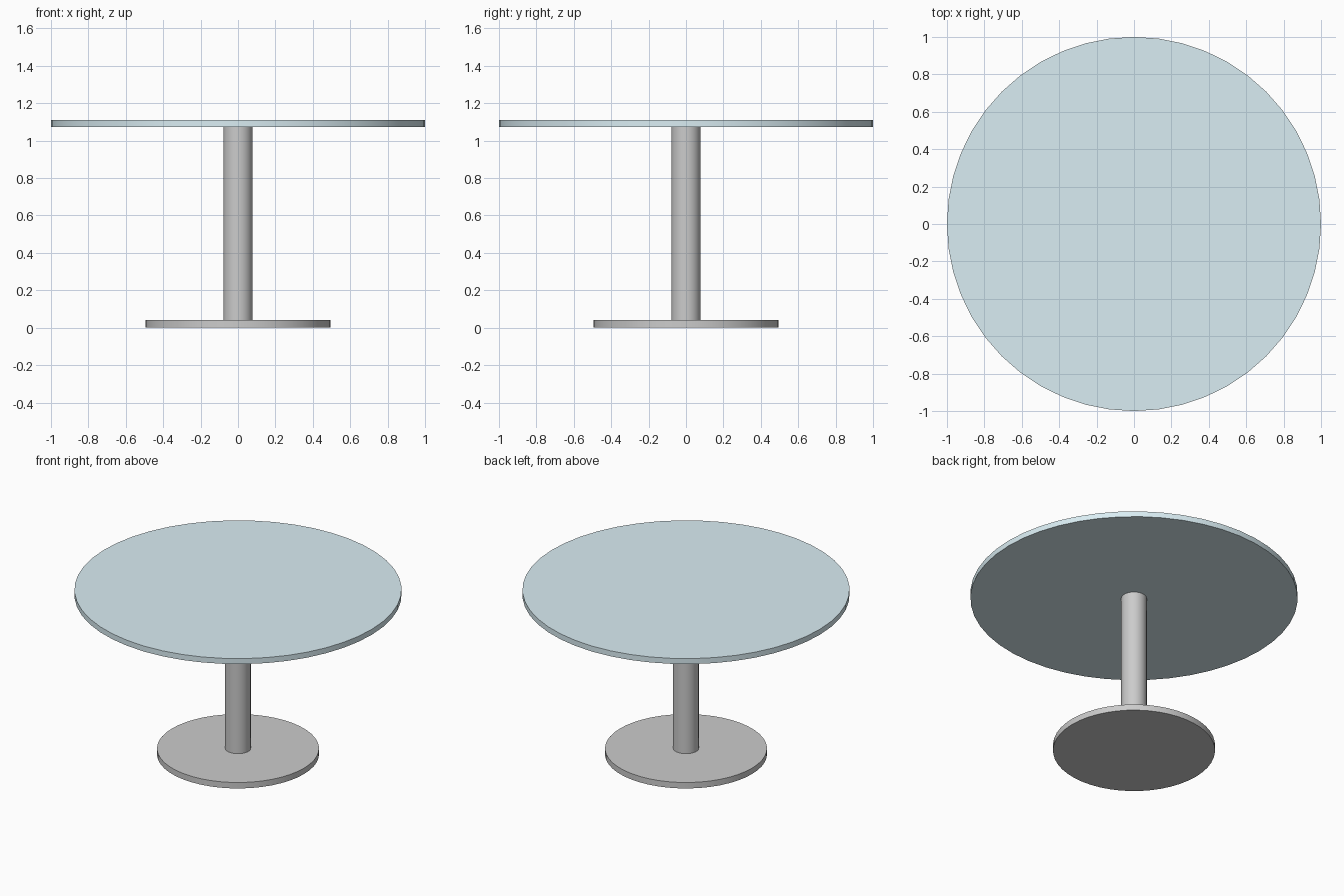
import bpy
import math

if "Cube" in bpy.data.objects:
    bpy.data.objects.remove(bpy.data.objects["Cube"])


def disc(name, radius, z0, z1, sides=48):
    """Upright cylinder between two heights, smooth sides and sharp rims."""
    bpy.ops.mesh.primitive_cylinder_add(
        vertices=sides, radius=radius, depth=z1 - z0, location=(0, 0, (z0 + z1) / 2))
    obj = bpy.context.object
    obj.name = name
    bpy.ops.object.shade_smooth_by_angle(angle=math.radians(30))
    return obj


# Floor plate and pedestal
disc("base_plate", 0.495, 0.0, 0.04)
disc("pedestal_column", 0.078, 0.04, 1.074)

# Pale blue round top
top = disc("table_top", 1.0, 1.074, 1.111)
mat = bpy.data.materials.new("pale_blue")
mat.diffuse_color = (0.70, 0.85, 0.90, 1.0)
mat.use_nodes = True
mat.node_tree.nodes["Principled BSDF"].inputs["Base Color"].default_value = mat.diffuse_color
top.data.materials.append(mat)
